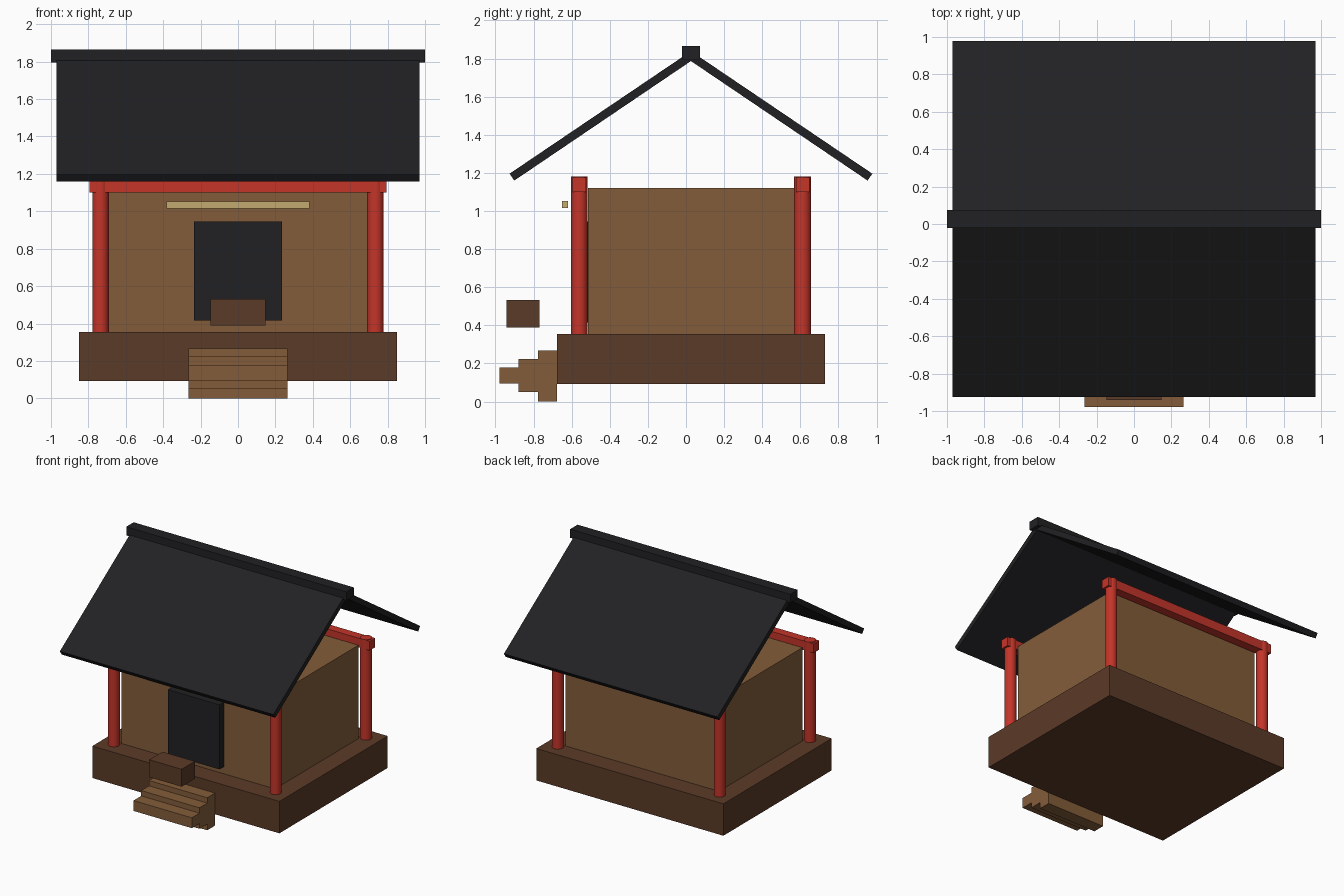
import bpy, bmesh, math

if "Cube" in bpy.data.objects:
    bpy.data.objects.remove(bpy.data.objects["Cube"])

CY = 0.026  # depth centre of the building (steps shift it back)

def mat(name, rgb):
    m = bpy.data.materials.new(name)
    m.diffuse_color = (*rgb, 1)
    m.use_nodes = True
    m.node_tree.nodes["Principled BSDF"].inputs["Base Color"].default_value = m.diffuse_color
    return m

WOOD = mat("wood", (0.23, 0.108, 0.042))
DARK_WOOD = mat("dark_wood", (0.105, 0.043, 0.021))
RED = mat("red_paint", (0.55, 0.035, 0.022))
BLACK = mat("dark_tile", (0.0155, 0.0155, 0.0175))
STRAW = mat("straw", (0.55, 0.40, 0.165))

def prism(name, profile, x0, x1, m):
    """Extrude a (y, z) profile along x."""
    bm = bmesh.new()
    face = bm.faces.new([bm.verts.new((x0, y, z)) for y, z in profile])
    ext = bmesh.ops.extrude_face_region(bm, geom=[face])
    verts = [v for v in ext["geom"] if isinstance(v, bmesh.types.BMVert)]
    bmesh.ops.translate(bm, verts=verts, vec=(x1 - x0, 0, 0))
    bmesh.ops.recalc_face_normals(bm, faces=bm.faces)
    me = bpy.data.meshes.new(name)
    bm.to_mesh(me)
    bm.free()
    ob = bpy.data.objects.new(name, me)
    bpy.context.collection.objects.link(ob)
    me.materials.append(m)
    return ob

def box(name, half_x, y0, y1, z0, z1, m):
    return prism(name, [(y0, z0), (y1, z0), (y1, z1), (y0, z1)], -half_x, half_x, m)

# Platform and room
box("platform", 0.85, CY - 0.703, CY + 0.703, 0.093, 0.355, DARK_WOOD)
box("room", 0.697, CY - 0.541, CY + 0.541, 0.355, 1.122, WOOD)
box("door", 0.235, -0.576, CY - 0.53, 0.415, 0.945, BLACK)

# Corner posts and the beams joining them
for side, sy in (("front", -1), ("back", 1)):
    y = CY + sy * 0.586
    for end, sx in (("left", -1), ("right", 1)):
        bpy.ops.mesh.primitive_cylinder_add(vertices=24, radius=0.044, depth=0.825,
                                            location=(sx * 0.735, y, 0.355 + 0.4125))
        post = bpy.context.object
        post.name = f"{side}_{end}_post"
        post.data.materials.append(RED)
        bpy.ops.object.shade_smooth_by_angle(angle=math.radians(30))
    box(f"{side}_beam", 0.793, y - 0.036, y + 0.036, 1.10, 1.175, RED)

# Roof slopes and ridge cap
for side, s in (("front", -1), ("back", 1)):
    slope = [(0, 1.787), (0.927, 1.16), (0.952, 1.196), (0, 1.839)]
    prism(f"{side}_roof", [(CY + s * y, z) for y, z in slope], -0.97, 0.97, BLACK)
box("ridge_cap", 1.0, CY - 0.048, CY + 0.048, 1.795, 1.866, BLACK)

# Steps, each its own block
steps = [(-0.777, -0.677, 0.0, 0.267), (-0.878, -0.777, 0.051, 0.223), (-0.978, -0.878, 0.094, 0.179)]
for i, (y0, y1, z0, z1) in enumerate(steps):
    box(f"step_{i + 1}", 0.265, y0, y1, z0, z1, WOOD)

# Offering box above the steps and straw bar over the door
box("offering_box", 0.147, -0.942, -0.77, 0.389, 0.532, DARK_WOOD)
box("straw_bar", 0.382, -0.652, -0.618, 1.015, 1.053, STRAW)
